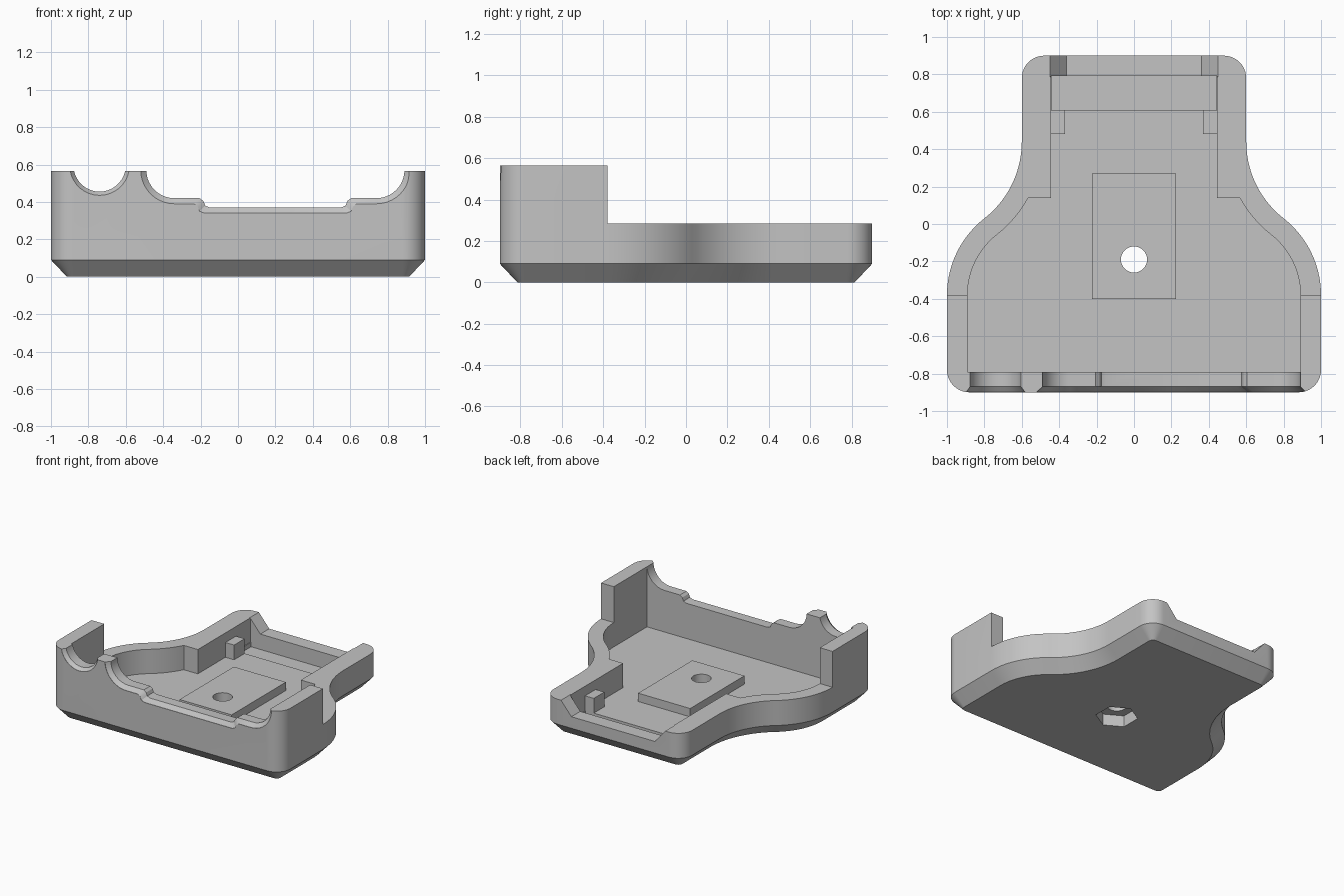
import bpy, bmesh
from math import sin, cos, pi, radians, atan, asin
from mathutils import Vector

cube = bpy.data.objects.get("Cube")
if cube:
    bpy.data.objects.remove(cube, do_unlink=True)

grey = bpy.data.materials.new("light_grey")
grey.use_nodes = True
grey.diffuse_color = (0.55, 0.55, 0.55, 1)
grey.node_tree.nodes["Principled BSDF"].inputs["Base Color"].default_value = (0.55, 0.55, 0.55, 1)


def arc(cx, cy, r, start, end, n=10):
    """Points along an arc, angles in degrees."""
    angles = [radians(start + (end - start) * i / n) for i in range(n + 1)]
    return [(cx + r * cos(a), cy + r * sin(a)) for a in angles]


def mirrored(half):
    """Close a right-hand half outline by mirroring it across x = 0."""
    return half + [(-x, y) for x, y in reversed(half) if x > 1e-5]


def inset(points, d):
    """Move a counter-clockwise outline inwards by d."""
    result = []
    for i, p in enumerate(points):
        p = Vector(p)
        a = (p - Vector(points[i - 1])).normalized()
        b = (Vector(points[(i + 1) % len(points)]) - p).normalized()
        na, nb = Vector((-a.y, a.x)), Vector((-b.y, b.x))
        result.append(tuple(p + (na + nb) * d / (1 + na.dot(nb))))
    return result


def loft(name, sections):
    """Solid through rings of 3D points."""
    bm = bmesh.new()
    rings = [[bm.verts.new(p) for p in ring] for ring in sections]
    n = len(rings[0])
    for low, high in zip(rings, rings[1:]):
        for i in range(n):
            j = (i + 1) % n
            bm.faces.new((low[i], low[j], high[j], high[i]))
    bm.faces.new(rings[0][::-1])
    bm.faces.new(rings[-1])
    bmesh.ops.recalc_face_normals(bm, faces=bm.faces)
    mesh = bpy.data.meshes.new(name)
    bm.to_mesh(mesh)
    bm.free()
    mesh.materials.append(grey)
    obj = bpy.data.objects.new(name, mesh)
    bpy.context.collection.objects.link(obj)
    return obj


def prism(name, points, z0, z1):
    return loft(name, [[(x, y, z) for x, y in points] for z in (z0, z1)])


def box(name, x0, x1, y0, y1, z0, z1):
    return prism(name, [(x0, y0), (x1, y0), (x1, y1), (x0, y1)], z0, z1)


def activate(obj):
    bpy.ops.object.select_all(action='DESELECT')
    obj.select_set(True)
    bpy.context.view_layer.objects.active = obj


def cut(target, cutter):
    activate(target)
    cutter.hide_render = True
    mod = target.modifiers.new("cut", 'BOOLEAN')
    mod.operation = 'DIFFERENCE'
    mod.solver = 'EXACT'
    mod.object = cutter
    bpy.ops.object.modifier_apply(modifier=mod.name)
    bpy.data.objects.remove(cutter, do_unlink=True)


# Heights shared by several parts
top, rear_top, floor, pad_top = 0.565, 0.285, 0.095, 0.16
bend = 2 * atan(0.2 / 0.41)
radius = 0.41 / sin(bend)
deg = bend * 180 / pi


def s_curve(wall, sweep=deg):
    """Waist of the side wall, moved inwards by the wall thickness."""
    convex = arc(1 - radius, -0.38, radius - wall, 0, deg, 14)
    concave = arc(0.6 + radius, 0.44, radius + wall, 180 + deg, 180 + deg - sweep, 14)
    return convex + concave[1:]


# Outer shell with bevelled underside
outline = mirrored([(0, -0.9)] + arc(0.88, -0.78, 0.12, -90, 0) + s_curve(0)
                   + arc(0.48, 0.78, 0.12, 0, 90) + [(0, 0.9)])
shell = loft("shell", [[(x, y, 0) for x, y in inset(outline, 0.085)],
                       [(x, y, 0.09) for x, y in outline],
                       [(x, y, top) for x, y in outline]])

# Lower rear walls
cut(shell, box("rear_cut", -1.2, 1.2, -0.38, 1.2, rear_top, 1))

# Inner cavity
wall = 0.11
stop = deg - asin(0.3 / (radius + wall)) * 180 / pi
cavity = mirrored([(0, -0.79), (0.89, -0.79)] + s_curve(wall, stop)
                  + [(0.445, 0.14), (0.445, 0.79), (0, 0.79)])
cut(shell, prism("cavity", cavity, floor, 1))

# Shallow cross groove and sloped rear opening
cut(shell, box("groove", -0.44, 0.44, 0.61, 0.79, 0.06, 0.2))
notch = mirrored([(0, 0.18), (0.36, 0.18), (0.45, rear_top), (0.45, 0.6), (0, 0.6)])
cut(shell, loft("rear_notch", [[(x, y, z) for x, z in notch] for y in (0.785, 1)]))


# Front openings, flared at the outer face
def front_opening(name, inner, outer):
    steps = [(-1, outer), (-0.898, outer), (-0.87, inner), (-0.7, inner)]
    cut(shell, loft(name, [[(x, y, z) for x, z in ring] for y, ring in steps]))


def wide_profile(grow):
    r = 0.15 + grow
    ledge, low = 0.42 - grow, 0.37 - grow
    right = (arc(0.2 + 0.36, ledge - 0.02, 0.02, 0, 0, 1)[:1]
             + [(0.58 - 0.2, ledge)])
    half = [(0.0, low), (0.35 + grow, low), (0.375 + grow, low + 0.01),
            (0.385 + grow, low + 0.035), (0.405 + grow, ledge)]
    half += arc(0.54, ledge + r, r, -90, 0) + [(0.54 + r, 0.8), (0, 0.8)]
    return [(x + 0.2, z) for x, z in mirrored(half)]


front_opening("wide_opening", wide_profile(0), wide_profile(0.03))
front_opening("round_opening", arc(-0.74, 0.595, 0.14, 0, 350, 35),
              arc(-0.74, 0.595, 0.16, 0, 350, 35))

# Raised pad around the screw hole
pad = box("screw_pad", -0.225, 0.225, -0.4, 0.27, floor - 0.01, pad_top)
for part in (shell, pad):
    cut(part, prism("hole", arc(0, -0.19, 0.07, 0, 350, 35), -0.1, 0.5))
    cut(part, prism("hex_recess", arc(0, -0.19, 0.15, 30, 330, 5), -0.1, 0.088))

# Small posts behind the waist
posts = [box(name, x, x + 0.075, 0.48, 0.61, floor - 0.01, 0.21)
         for name, x in (("left_post", 0.37), ("right_post", -0.445))]

for part in [shell, pad] + posts:
    activate(part)
    bpy.ops.object.shade_smooth_by_angle(angle=radians(25))
